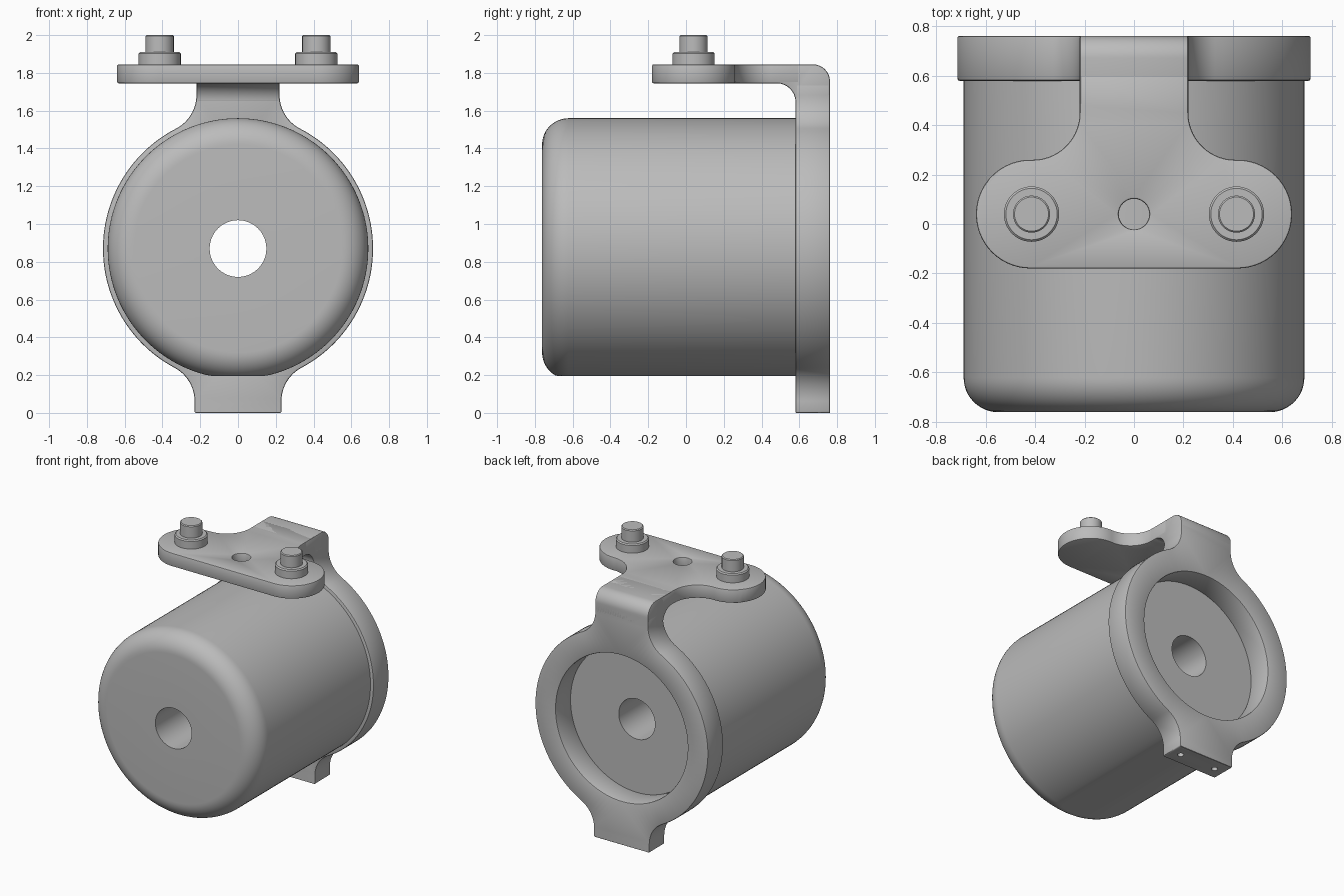
import bpy, bmesh
from math import sin, cos, pi, radians, atan2, sqrt
from mathutils import Vector

if "Cube" in bpy.data.objects:
    bpy.data.objects.remove(bpy.data.objects["Cube"])

GREY = bpy.data.materials.new("plain grey")
GREY.diffuse_color = (0.5, 0.5, 0.5, 1)
GREY.use_nodes = True
GREY.node_tree.nodes["Principled BSDF"].inputs["Base Color"].default_value = GREY.diffuse_color

AXIS_Y, AXIS_Z = 0.87, 0.04      # barrel axis height, stud row depth
BACK, FRONT, STEP = 0.762, -0.762, 0.58


def arc(cx, cy, r, a0, a1, n=14):
    return [(cx + r * cos(a0 + (a1 - a0) * i / n),
             cy + r * sin(a0 + (a1 - a0) * i / n)) for i in range(n + 1)]


def circle(cx, cy, r, n=48):
    return arc(cx, cy, r, 0, 2 * pi, n)[:-1]


def mirrored(half):
    return half + [(-x, y) for x, y in reversed(half)]


def new_object(name, bm):
    bmesh.ops.recalc_face_normals(bm, faces=bm.faces[:])
    mesh = bpy.data.meshes.new(name)
    bm.to_mesh(mesh)
    bm.free()
    mesh.materials.append(GREY)
    ob = bpy.data.objects.new(name, mesh)
    bpy.context.collection.objects.link(ob)
    return ob


def slab(name, loops, place, lo, hi):
    """Extrude an outline (plus hole outlines) from lo to hi."""
    bm = bmesh.new()
    for loop in loops:
        vs = [bm.verts.new(place(a, b, lo)) for a, b in loop]
        for i, v in enumerate(vs):
            bm.edges.new((v, vs[(i + 1) % len(vs)]))
    step = Vector(place(0, 0, hi)) - Vector(place(0, 0, lo))
    bmesh.ops.triangle_fill(bm, edges=bm.edges[:], use_beauty=True,
                            normal=step.normalized())
    out = bmesh.ops.extrude_face_region(bm, geom=bm.faces[:])["geom"]
    bmesh.ops.translate(bm, vec=step,
                        verts=[g for g in out if isinstance(g, bmesh.types.BMVert)])
    ob = new_object(name, bm)
    bev = ob.modifiers.new("soft edge", "BEVEL")
    bev.width, bev.segments = 0.008, 2
    bev.limit_method, bev.angle_limit = "ANGLE", radians(40)
    bev.use_clamp_overlap = False
    return ob


def lathe(name, profile, place, n=96):
    """Spin a closed (radius, height) profile."""
    bm = bmesh.new()
    rings = [[bm.verts.new(place(r * cos(2 * pi * i / n), r * sin(2 * pi * i / n), h))
              for i in range(n)] for r, h in profile]
    for k, ring in enumerate(rings):
        nxt = rings[(k + 1) % len(rings)]
        for i in range(n):
            j = (i + 1) % n
            bm.faces.new((ring[i], ring[j], nxt[j], nxt[i]))
    bmesh.ops.remove_doubles(bm, verts=bm.verts[:], dist=1e-5)
    return new_object(name, bm)


def finish(ob):
    bpy.ops.object.select_all(action="DESELECT")
    ob.select_set(True)
    bpy.context.view_layer.objects.active = ob
    bpy.ops.object.convert(target="MESH")
    bpy.ops.object.shade_smooth_by_angle(angle=radians(35))


# barrel with rounded front, through hole and flattened underside
body = lathe("barrel",
             [(0.15, FRONT)] + arc(0.55, FRONT + 0.14, 0.14, -pi / 2, 0, 12)
             + [(0.69, STEP), (0.15, STEP)],
             lambda a, b, h: (a, h, AXIS_Y + b), 128)
for v in body.data.vertices:
    v.co.z = max(v.co.z, 0.195)
finish(body)

# upright ring plate with foot and neck, filleted into the ring
R, F, FOOT, NECK = 0.715, 0.2, 0.23, 0.22
foot_dz = sqrt((R + F) ** 2 - (FOOT + F) ** 2)
neck_dz = sqrt((R + F) ** 2 - (NECK + F) ** 2)
foot_a, neck_a = atan2(foot_dz, FOOT + F), atan2(neck_dz, NECK + F)
half = ([(FOOT, 0)]
        + arc(FOOT + F, AXIS_Y - foot_dz, F, pi, pi - foot_a)[:-1]
        + arc(0, AXIS_Y, R, -foot_a, neck_a, 48)
        + arc(NECK + F, AXIS_Y + neck_dz, F, neck_a - pi, -pi)[1:]
        + [(NECK, 1.74)])
ring = slab("ring_plate", [mirrored(half), circle(0, AXIS_Y, 0.545, 96)],
            lambda a, b, h: (a, h, b), STEP, BACK)

# two small screw holes in the foot
cutters = []
for x in (-0.15, 0.15):
    c = lathe("foot_hole_cutter", [(0, -0.05), (0.022, -0.05), (0.022, 0.15), (0, 0.15)],
              lambda a, b, h: (x + a, 0.67 + b, h), 24)
    c.hide_render = True
    cut = ring.modifiers.new("foot hole", "BOOLEAN")
    cut.operation, cut.solver, cut.object = "DIFFERENCE", "EXACT", c
    cutters.append(c)
finish(ring)
for c in cutters:
    bpy.data.objects.remove(c)

# horizontal mounting plate with centre hole
half = (arc(0.42, AXIS_Z, 0.22, -pi / 2, pi / 2, 28)
        + arc(0.41, 0.45, 0.19, -pi / 2, -pi) + [(NECK, 0.6)])
finish(slab("mounting_plate", [mirrored(half), circle(0, AXIS_Z, 0.062, 32)],
            lambda a, b, h: (a, b, h), 1.745, 1.845))

# rounded bend joining the two plates
bend = ([(0.48, 1.845)] + arc(BACK - 0.09, 1.755, 0.09, pi / 2, 0)
        + [(BACK, 1.645)] + arc(0.48, 1.645, 0.1, 0, pi / 2))
finish(slab("plate_bend", [bend], lambda a, b, h: (h, a, b), -NECK, NECK))

# two studs, each a collar and a pin
for side, x in (("left", -0.415), ("right", 0.415)):
    finish(lathe(side + "_stud",
                 [(0, 1.84), (0.112, 1.84), (0.112, 1.902), (0.104, 1.91),
                  (0.075, 1.91), (0.075, 1.994), (0.069, 2.0), (0, 2.0)],
                 lambda a, b, h: (x + a, AXIS_Z + b, h), 48))
